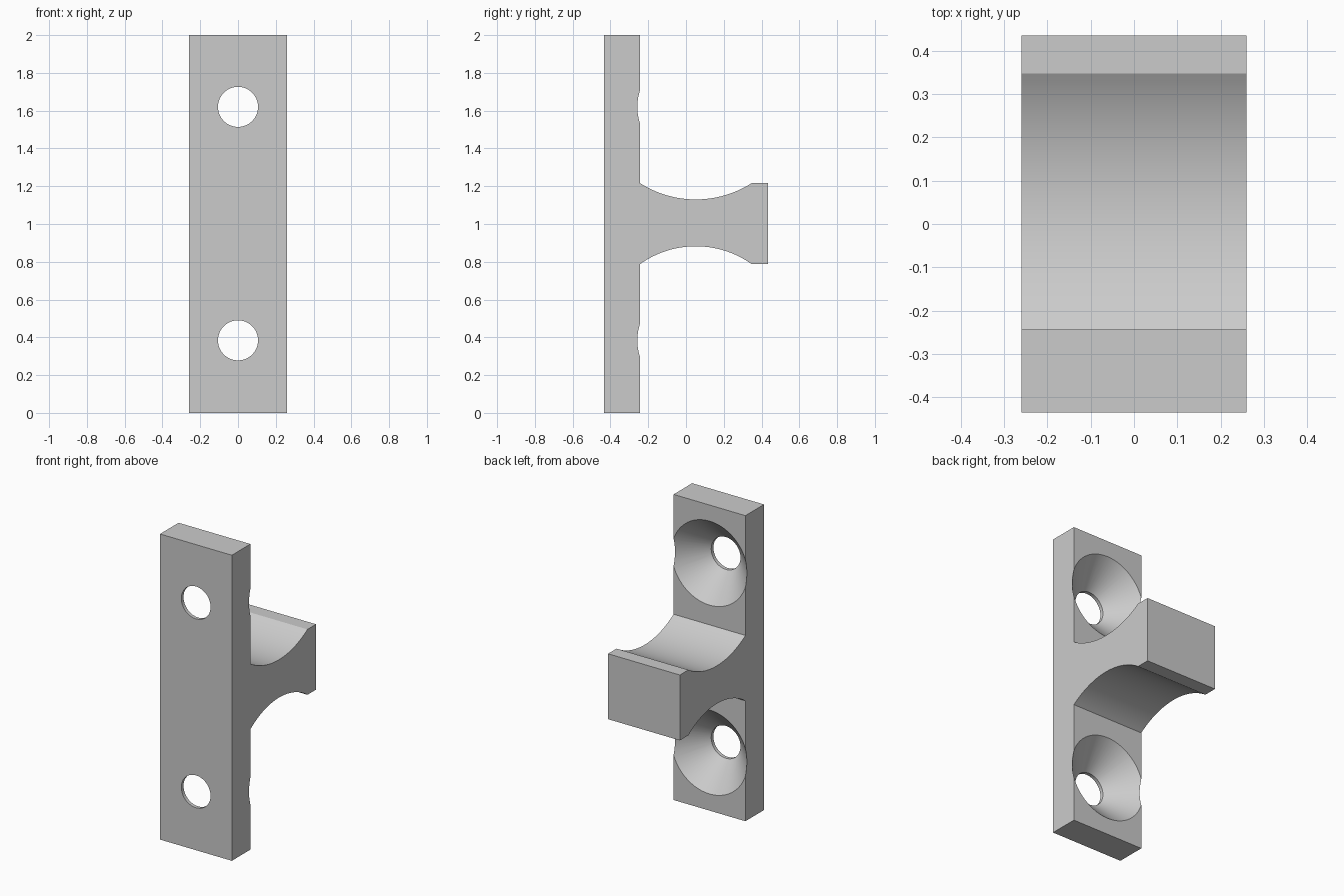
import bpy, bmesh, math
from mathutils import Matrix

if "Cube" in bpy.data.objects:
    bpy.data.objects.remove(bpy.data.objects["Cube"])

HALF_W = 0.26
FRONT, BACK, TIP = -0.435, -0.243, 0.435
MID_Z = 1.002
HOLE_R, SINK_R = 0.106, 0.275

grey = bpy.data.materials.new("light grey")
grey.diffuse_color = (0.6, 0.6, 0.6, 1)
grey.use_nodes = True
grey.node_tree.nodes["Principled BSDF"].inputs["Base Color"].default_value = grey.diffuse_color


def make_object(name, bm):
    bmesh.ops.recalc_face_normals(bm, faces=bm.faces)
    mesh = bpy.data.meshes.new(name)
    bm.to_mesh(mesh)
    bm.free()
    mesh.materials.append(grey)
    ob = bpy.data.objects.new(name, mesh)
    bpy.context.collection.objects.link(ob)
    return ob


def arc(y0, y1, z_end, z_mid, steps=32):
    """Circular arc from y0 to y1, level ends, passing z_mid halfway."""
    half, sag = (y1 - y0) / 2, z_end - z_mid
    r = (half * half + sag * sag) / (2 * abs(sag))
    a = math.asin(half / r)
    s = math.copysign(1, sag)
    pts = []
    for i in range(steps + 1):
        t = -a + 2 * a * i / steps
        pts.append(((y0 + y1) / 2 + r * math.sin(t), z_mid + s * r * (1 - math.cos(t))))
    return pts


# Side profile: mounting plate with a waisted arm, extruded across the width
upper = arc(BACK, 0.347, MID_Z + 0.214, MID_Z + 0.128)
lower = arc(BACK, 0.347, MID_Z - 0.214, MID_Z - 0.120)
profile = ([(FRONT, 0), (FRONT, 2), (BACK, 2)] + upper
           + [(TIP, MID_Z + 0.214), (TIP, MID_Z - 0.214)]
           + lower[::-1] + [(BACK, 0)])
bm = bmesh.new()
face = bm.faces.new([bm.verts.new((-HALF_W, y, z)) for y, z in profile])
ext = bmesh.ops.extrude_face_region(bm, geom=[face])
bmesh.ops.translate(bm, vec=(2 * HALF_W, 0, 0),
                    verts=[v for v in ext["geom"] if isinstance(v, bmesh.types.BMVert)])
bracket = make_object("bracket", bm)

# Countersunk screw holes: straight bore opening into a 45 degree cone
SEG = 64
over = 0.03
bore = [(FRONT - 0.05, HOLE_R), (BACK - SINK_R + HOLE_R, HOLE_R), (BACK + over, SINK_R + over)]
bm = bmesh.new()
for z in (MID_Z - 0.618, MID_Z + 0.618):
    rings = []
    for y, r in bore:
        rings.append([bm.verts.new((r * math.cos(2 * math.pi * i / SEG), y,
                                    z + r * math.sin(2 * math.pi * i / SEG)))
                      for i in range(SEG)])
    for a, b in zip(rings, rings[1:]):
        for i in range(SEG):
            j = (i + 1) % SEG
            bm.faces.new((a[i], a[j], b[j], b[i]))
    bm.faces.new(rings[0])
    bm.faces.new(rings[-1])
cutter = make_object("screw_hole_cutter", bm)
cutter.hide_render = True

bpy.context.view_layer.objects.active = bracket
bracket.select_set(True)
mod = bracket.modifiers.new("screw holes", 'BOOLEAN')
mod.operation = 'DIFFERENCE'
mod.solver = 'EXACT'
mod.object = cutter
bpy.ops.object.modifier_apply(modifier=mod.name)
bpy.data.objects.remove(cutter, do_unlink=True)

# Smooth curves, crisp edges
bpy.ops.object.shade_smooth_by_angle(angle=math.radians(20))
